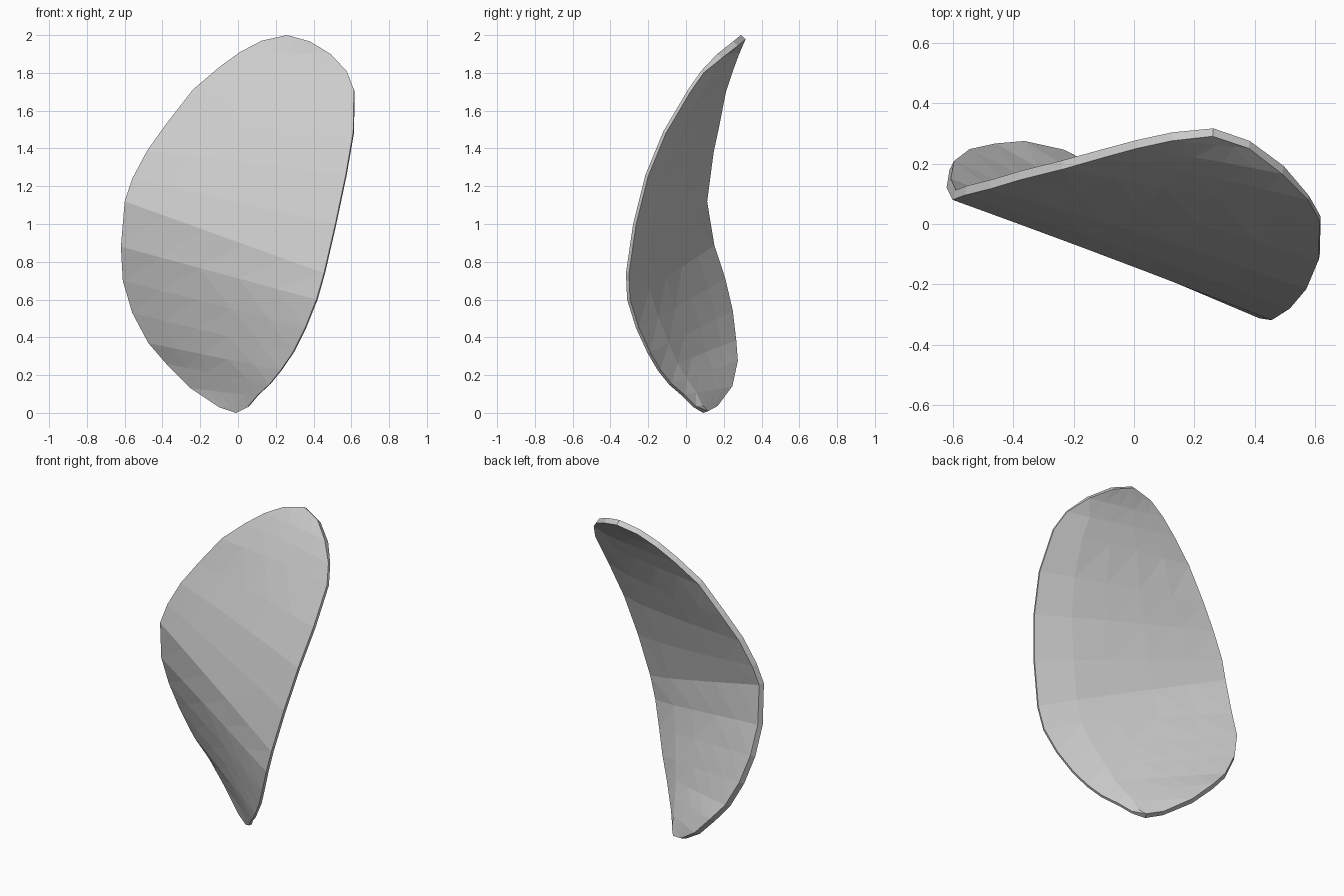
import bpy, bmesh, math
from mathutils import Vector

if "Cube" in bpy.data.objects:
    bpy.data.objects.remove(bpy.data.objects["Cube"])

# Matching points down the left and right rims, from the top to the bottom
left = [(0.125, 0.275, 1.97), (0.01, 0.25, 1.91), (-0.10, 0.22, 1.83), (-0.24, 0.18, 1.71),
        (-0.38, 0.145, 1.53), (-0.48, 0.115, 1.39), (-0.56, 0.095, 1.24), (-0.60, 0.08, 1.12),
        (-0.62, 0.12, 0.88), (-0.61, 0.18, 0.70), (-0.56, 0.22, 0.53), (-0.475, 0.24, 0.37),
        (-0.38, 0.25, 0.26), (-0.25, 0.22, 0.13), (-0.10, 0.14, 0.03)]
right = [(0.38, 0.25, 1.967), (0.49, 0.165, 1.90), (0.575, 0.08, 1.81), (0.614, 0.01, 1.71),
         (0.61, -0.12, 1.49), (0.57, -0.215, 1.26), (0.515, -0.28, 1.00), (0.455, -0.318, 0.74),
         (0.415, -0.312, 0.60), (0.355, -0.265, 0.45), (0.29, -0.205, 0.32), (0.225, -0.15, 0.225),
         (0.165, -0.09, 0.15), (0.10, -0.02, 0.09), (0.05, 0.04, 0.03)]
COLS = 6
THICKNESS = 0.034

# Curved sheet: rows span the two rims and sag slightly in the upper half
bm = bmesh.new()
rows = []
for i, (a, b) in enumerate(zip(left, right)):
    sag = 0.012 * math.exp(-((i - 4) / 3) ** 2)
    row = []
    for j in range(COLS):
        t = j / (COLS - 1)
        p = Vector(a).lerp(Vector(b), t)
        p.y += sag * math.sin(math.pi * t)
        row.append(bm.verts.new(p))
    rows.append(row)
for r0, r1 in zip(rows, rows[1:]):
    for j in range(COLS - 1):
        bm.faces.new((r0[j], r1[j], r1[j + 1], r0[j + 1]))

# Rounded tips closing the top and bottom
top = bm.verts.new((0.26, 0.29, 2.0))
bottom = bm.verts.new((-0.01, 0.09, 0.0))
for j in range(COLS - 1):
    bm.faces.new((top, rows[0][j], rows[0][j + 1]))
    bm.faces.new((bottom, rows[-1][j + 1], rows[-1][j]))
bmesh.ops.triangulate(bm, faces=bm.faces[:])
bm.normal_update()
bm.verts.index_update()
thin_rim = [r[-1].index for r in rows[2:]]
full = [v.index for v in bm.verts if v.index not in thin_rim]

mesh = bpy.data.meshes.new("curved_shell")
bm.to_mesh(mesh)
bm.free()
shell = bpy.data.objects.new("curved_shell", mesh)
bpy.context.collection.objects.link(shell)

# Thin wall added on the back, finer along the right rim
group = shell.vertex_groups.new(name="wall_depth")
group.add(full, 1.0, 'REPLACE')
group.add(thin_rim, 0.5, 'REPLACE')
wall = shell.modifiers.new("wall", 'SOLIDIFY')
wall.thickness = THICKNESS
wall.offset = -1
wall.vertex_group = "wall_depth"

grey = bpy.data.materials.new("light_grey")
grey.diffuse_color = (0.6, 0.6, 0.6, 1)
grey.use_nodes = True
grey.node_tree.nodes["Principled BSDF"].inputs["Base Color"].default_value = grey.diffuse_color
mesh.materials.append(grey)
